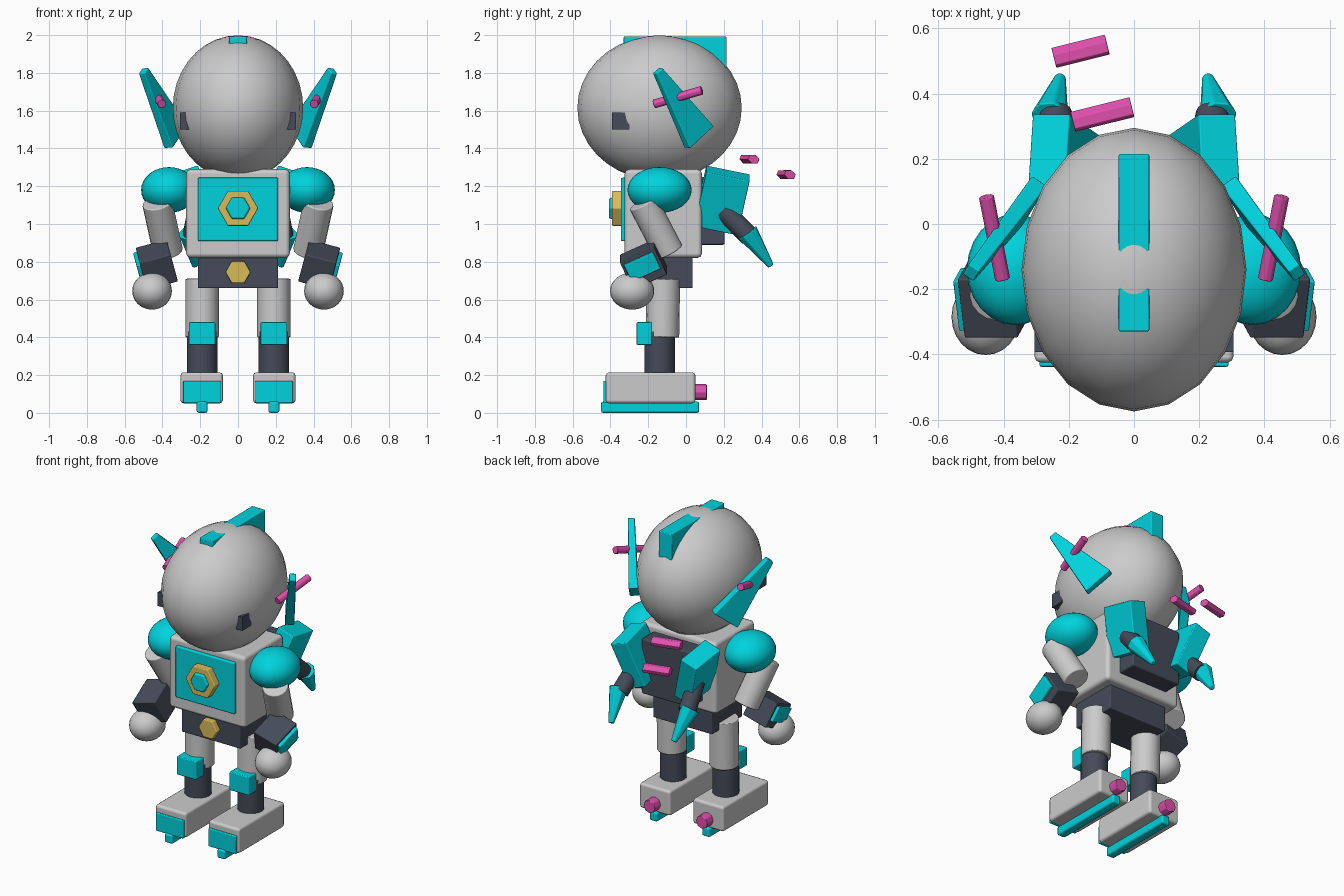
import bpy, bmesh
from math import radians
from mathutils import Matrix, Vector, Euler

if "Cube" in bpy.data.objects:
    bpy.data.objects.remove(bpy.data.objects["Cube"])

COLOURS = {"teal": (0.0, 0.65, 0.72, 1), "dark": (0.06, 0.07, 0.1, 1),
           "pink": (0.75, 0.08, 0.42, 1), "gold": (0.7, 0.5, 0.1, 1)}
MATS = {}
for key, col in COLOURS.items():
    MATS[key] = bpy.data.materials.new(key + "_paint")
    MATS[key].diffuse_color = col


def finish(name, bm, colour, mirror, bevel=0.0, segments=2, angle=35):
    """Turn a world-space bmesh into an object, optionally bevelled and mirrored in x."""
    bmesh.ops.recalc_face_normals(bm, faces=bm.faces)
    mesh = bpy.data.meshes.new(name)
    bm.to_mesh(mesh)
    bm.free()
    for p in mesh.polygons:
        p.use_smooth = True
    mesh.set_sharp_from_angle(angle=radians(angle))
    if colour:
        mesh.materials.append(MATS[colour])
    ob = bpy.data.objects.new(name, mesh)
    bpy.context.collection.objects.link(ob)
    if bevel:
        b = ob.modifiers.new("Bevel", 'BEVEL')
        b.width, b.segments, b.harden_normals = bevel, segments, True
    if mirror:
        ob.modifiers.new("Mirror", 'MIRROR').use_mirror_merge = False
    return ob


def place(loc, rot=(0, 0, 0), size=(1, 1, 1)):
    r = Euler([radians(a) for a in rot]).to_matrix().to_4x4()
    return Matrix.Translation(loc) @ r @ Matrix.Diagonal((*size, 1))


def box(name, loc, size, colour=None, rot=(0, 0, 0), bevel=0.006, mirror=False):
    bm = bmesh.new()
    bmesh.ops.create_cube(bm, size=1, matrix=place(loc, rot, size))
    return finish(name, bm, colour, mirror, bevel)


def span(name, x, y, z, colour=None, bevel=0.006, mirror=False):
    """Box given by its ranges on each axis."""
    lo, hi = Vector((x[0], y[0], z[0])), Vector((x[1], y[1], z[1]))
    return box(name, (lo + hi) / 2, hi - lo, colour, bevel=bevel, mirror=mirror)


def ball(name, loc, radii, colour=None, segs=24, rings=16, mirror=False):
    bm = bmesh.new()
    bmesh.ops.create_uvsphere(bm, u_segments=segs, v_segments=rings, radius=1,
                              matrix=place(loc, size=radii))
    return finish(name, bm, colour, mirror)


def rod(name, a, b, r1, r2=None, colour=None, sides=16, bevel=0.0, mirror=False, turn=0):
    """Cylinder or cone from point a to point b."""
    a, b = Vector(a), Vector(b)
    q = (b - a).to_track_quat('Z', 'Y').to_matrix().to_4x4()
    m = Matrix.Translation((a + b) / 2) @ q @ Matrix.Rotation(radians(turn), 4, 'Z')
    bm = bmesh.new()
    bmesh.ops.create_cone(bm, cap_ends=True, segments=sides, radius1=r1,
                          radius2=r1 if r2 is None else r2, depth=(b - a).length, matrix=m)
    return finish(name, bm, colour, mirror, bevel)


# Head with visor corners and crest
ball("head", (0, -0.14, 1.615), (0.345, 0.435, 0.384), segs=20, rings=18)
span("visor", (-0.306, 0.306), (-0.392, -0.3), (1.5, 1.59), "dark", 0)
span("head_crest", (-0.047, 0.047), (-0.33, 0.215), (1.7, 1.993), "teal")

# Ear fins: a plate tapering from the head to an outer forward tip
base, tip = Vector((0.328, 0.07, 1.46)), Vector((0.5, -0.15, 1.812))
wide = Vector((-0.425, 0.675, 0.625)).normalized()
thick = (tip - base).cross(wide).normalized()
bm = bmesh.new()
for c, w, t in ((base, 0.095, 0.028), (tip, 0.024, 0.02)):
    for i, j in ((-1, -1), (1, -1), (1, 1), (-1, 1)):
        bm.verts.new(c + wide * w * i + thick * t * j)
bmesh.ops.convex_hull(bm, input=bm.verts)
bmesh.ops.dissolve_limit(bm, angle_limit=0.02, verts=bm.verts, edges=bm.edges)
finish("ear_fin", bm, "teal", True, 0.006)
rod("ear_rod", (0.403, -0.17, 1.635), (0.453, 0.085, 1.708), 0.024, colour="pink",
    sides=8, bevel=0.004, mirror=True)

# Torso, chest plate, emblem and pelvis
span("torso", (-0.275, 0.275), (-0.325, 0.085), (0.82, 1.29), bevel=0.025)
span("chest_plate", (-0.213, 0.213), (-0.345, -0.3), (0.91, 1.245), "teal", 0.008)
HEX = 90
rod("emblem_ring", (0, -0.32, 1.083), (0, -0.392, 1.083), 0.107, colour="gold", sides=6,
    bevel=0.006, turn=HEX)
rod("emblem_gem", (0, -0.36, 1.083), (0, -0.408, 1.083), 0.076, 0.06, "teal", 6,
    bevel=0.006, turn=HEX)
span("pelvis", (-0.213, 0.213), (-0.28, 0.035), (0.66, 0.84), "dark")
rod("belt_nut", (0, -0.26, 0.745), (0, -0.315, 0.745), 0.067, colour="gold", sides=6,
    bevel=0.006, turn=HEX)

# Arms
TILT = (25, 15, 0)
ball("shoulder", (0.365, -0.14, 1.18), (0.148, 0.17, 0.121), "teal", mirror=True)
rod("upper_arm", (0.37, -0.09, 0.85), (0.428, -0.228, 1.115), 0.08, bevel=0.008, mirror=True)
box("forearm", (0.43, -0.225, 0.785), (0.17, 0.2, 0.165), "dark", TILT, mirror=True)
cuff = place((0.43, -0.225, 0.785), TILT) @ Vector((0.088, 0, 0.015))
box("cuff", cuff, (0.035, 0.17, 0.1), "teal", TILT, mirror=True)
ball("hand", (0.455, -0.285, 0.645), (0.105, 0.117, 0.098), mirror=True)

# Legs and feet
rod("thigh", (0.19, -0.125, 0.4), (0.19, -0.12, 0.71), 0.089, bevel=0.006, mirror=True)
rod("shin", (0.19, -0.14, 0.18), (0.19, -0.14, 0.43), 0.081, colour="dark", mirror=True)
span("knee_guard", (0.12, 0.26), (-0.262, -0.182), (0.36, 0.48), "teal", mirror=True)
span("foot", (0.08, 0.305), (-0.425, 0.05), (0.05, 0.215), bevel=0.018, mirror=True)
span("toe_plate", (0.09, 0.29), (-0.438, -0.39), (0.052, 0.17), "teal", mirror=True)
span("foot_blade", (0.161, 0.219), (-0.45, 0.07), (0, 0.06), "teal", 0.012, mirror=True)
rod("heel_jet", (0.19, 0.03, 0.11), (0.19, 0.11, 0.11), 0.043, colour="pink", sides=8,
    bevel=0.005, mirror=True)

# Backpack with angled boosters and nozzles
span("backpack", (-0.18, 0.18), (0.06, 0.205), (0.89, 1.25), "dark", 0.01)
box("booster", (0.215, 0.19, 1.125), (0.12, 0.235, 0.31), "teal", (-12, 18, 0), mirror=True)
rod("nozzle", (0.215, 0.2, 1.07), (0.242, 0.335, 0.935), 0.053, colour="dark", mirror=True)
rod("nozzle_tip", (0.258, 0.325, 0.955), (0.226, 0.45, 0.778), 0.06, 0.018, "teal", 8,
    bevel=0.006, mirror=True)

# Trail of floating hexagonal bars behind the head
for i in range(3):
    loc = (-0.03 - 0.067 * i, 0.142 + 0.194 * i, 1.425 - 0.082 * i)
    bm = bmesh.new()
    m = place(loc, (-22, 0, 14), (1, 1, 0.75)) @ Matrix.Rotation(radians(90), 4, 'Y') \
        @ Matrix.Rotation(radians(30), 4, 'Z')
    bmesh.ops.create_cone(bm, cap_ends=True, segments=6, radius1=0.034, radius2=0.034,
                          depth=0.205 - 0.018 * i, matrix=m)
    finish(f"trail_bar_{i + 1}", bm, "pink", False, 0.003)

for m in bpy.data.materials:
    if m.users and not m.is_grease_pencil:
        m.use_nodes = True
        m.node_tree.nodes["Principled BSDF"].inputs["Base Color"].default_value = m.diffuse_color
